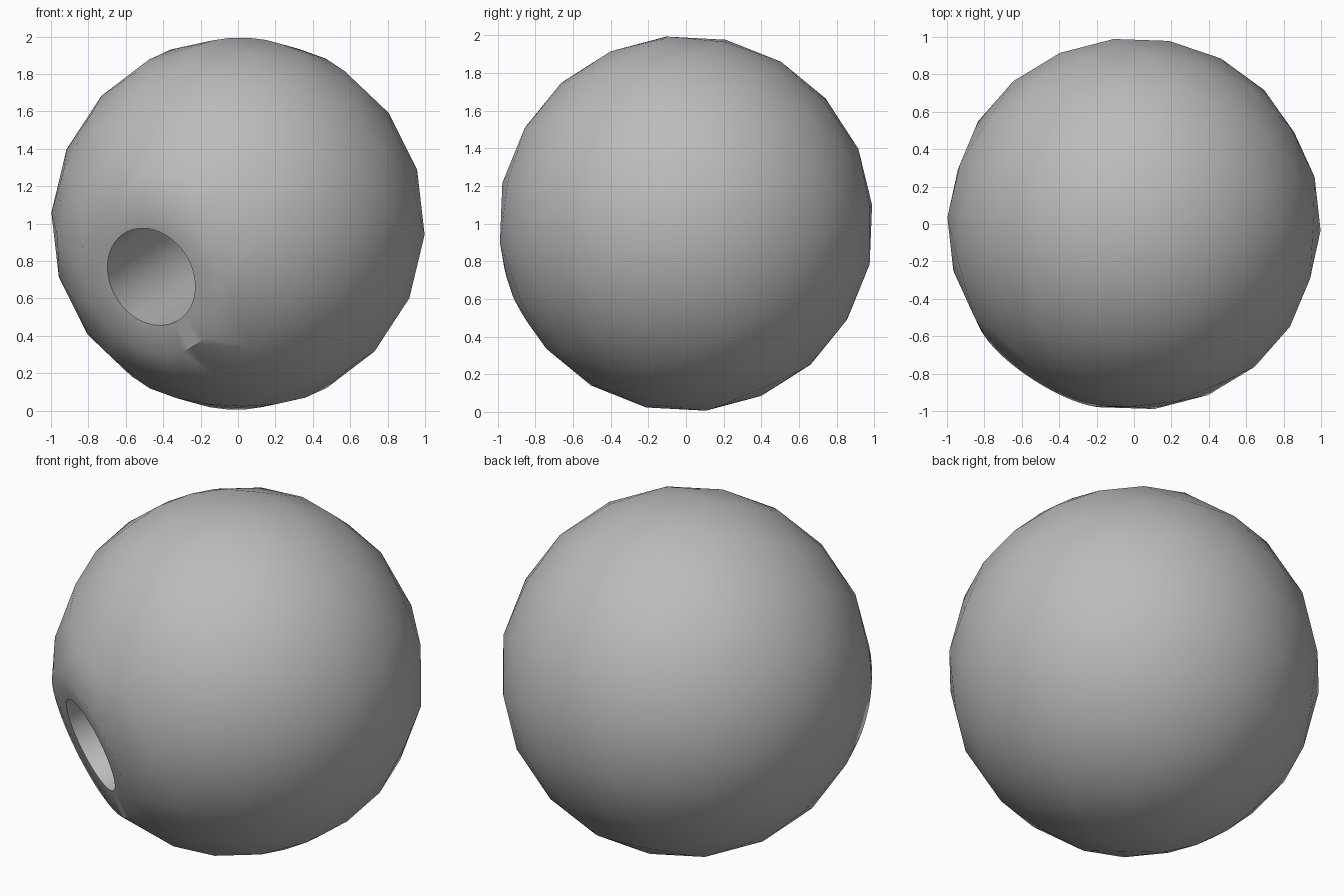
import bpy, bmesh
from math import sin, cos, pi, radians, sqrt
from mathutils import Vector, Matrix

if "Cube" in bpy.data.objects:
    bpy.data.objects.remove(bpy.data.objects["Cube"])

# Main dimensions
SEGMENTS, ROWS = 20, 10
RIM, BORE, DEPTH = 0.435, 0.274, 1.0
FACE_DIST = sqrt(1 - RIM ** 2)

# Tilted frame of the ball and direction of the flat face
pole = Vector((0.04, -0.4, 0.915)).normalized()
side = Vector((0.997, -0.03, -0.07))
side = (side - pole * side.dot(pole)).normalized()
back = pole.cross(side)
face_dir = Vector((-0.515, -0.797, -0.316)).normalized()

grey = bpy.data.materials.new("Plain grey")
grey.use_nodes = True
colour = (0.5, 0.5, 0.5, 1)
grey.diffuse_color = colour
grey.node_tree.nodes["Principled BSDF"].inputs["Base Color"].default_value = colour

bm = bmesh.new()

# Staggered rows of ball points, leaving out the sliced cap
points = [pole, -pole]
for row in range(1, ROWS):
    lat = pi / 2 - pi * row / ROWS
    for k in range(SEGMENTS):
        lon = 2 * pi * (k + 0.5 * (row % 2 == 0)) / SEGMENTS
        if row % 2 == 1:
            lon += 0
        points.append(pole * sin(lat) + (side * cos(lon) + back * sin(lon)) * cos(lat))
# Equator row sits on the side axis, its neighbours half a step round
turn = Matrix.Rotation(pi / SEGMENTS if (ROWS // 2) % 2 == 0 else 0, 3, pole)
for p in points:
    q = turn @ p
    if q.dot(face_dir) < FACE_DIST - 0.015:
        bm.verts.new(q)

# Round rim of the flat face
u = face_dir.orthogonal().normalized()
v = face_dir.cross(u)
rim = set()
for k in range(48):
    a = 2 * pi * k / 48
    rim.add(bm.verts.new(face_dir * FACE_DIST + (u * cos(a) + v * sin(a)) * RIM))

# Skin the ball, merge the flat face, then inset and sink the bore
bmesh.ops.convex_hull(bm, input=bm.verts[:])
flat = [f for f in bm.faces if all(w in rim for w in f.verts)]
disc = bmesh.ops.dissolve_faces(bm, faces=flat)["region"]
bmesh.ops.recalc_face_normals(bm, faces=bm.faces[:])
bmesh.ops.inset_individual(bm, faces=disc, thickness=RIM - BORE, use_even_offset=True)
floor = bmesh.ops.extrude_discrete_faces(bm, faces=disc)["faces"]
bmesh.ops.translate(bm, verts=floor[0].verts[:], vec=-face_dir * DEPTH)

mesh = bpy.data.meshes.new("drilled_ball")
bm.to_mesh(mesh)
bm.free()
ball = bpy.data.objects.new("drilled_ball", mesh)
ball.location.z = 1
mesh.materials.append(grey)
bpy.context.collection.objects.link(ball)
bpy.context.view_layer.objects.active = ball
ball.select_set(True)
bpy.ops.object.shade_smooth_by_angle(angle=radians(35))
